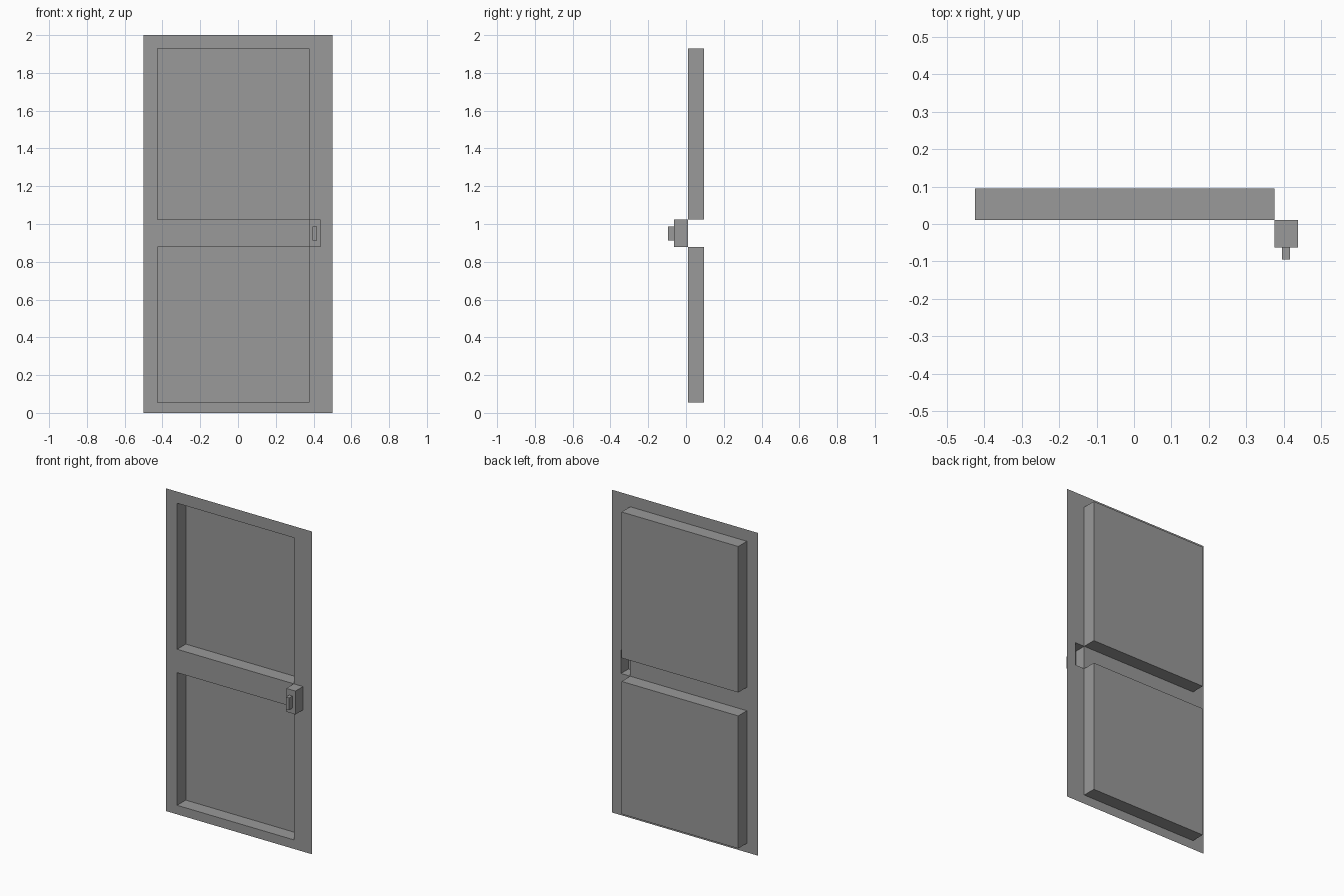
import bpy, bmesh

if "Cube" in bpy.data.objects:
    bpy.data.objects.remove(bpy.data.objects["Cube"])

# Flat grey sheet-metal colour
grey = bpy.data.materials.new("grey")
grey.diffuse_color = (0.32, 0.32, 0.32, 1)
grey.use_nodes = True
grey.node_tree.nodes["Principled BSDF"].inputs["Base Color"].default_value = grey.diffuse_color

SHEET_Y, BACK_Y, BOX_Y, TIP_Y = 0.011, 0.0955, -0.063, -0.0955
XS = [-0.5, -0.425, 0.375, 0.438, 0.5]
ZS = [0, 0.056, 0.878, 1.023, 1.928, 2]

bm = bmesh.new()


def extrude(face, y, rect=None):
    """Pull a face to depth y, optionally reshaped to rect (x0, x1, z0, z1)."""
    new = bmesh.ops.extrude_discrete_faces(bm, faces=[face])["faces"][0]
    c = new.calc_center_median()
    for v in new.verts:
        if rect:
            v.co.x = rect[0] if v.co.x < c.x else rect[1]
            v.co.z = rect[2] if v.co.z < c.z else rect[3]
        v.co.y = y
    return new


# Door sheet, cut into a grid around the panels and the lock box
grid = [[bm.verts.new((x, SHEET_Y, z)) for z in ZS] for x in XS]
cell = {}
for i in range(len(XS) - 1):
    for j in range(len(ZS) - 1):
        cell[i, j] = bm.faces.new((grid[i][j], grid[i + 1][j],
                                   grid[i + 1][j + 1], grid[i][j + 1]))

# Two panels recessed towards the back
for j in (1, 3):
    extrude(cell[1, j], BACK_Y)

# Lock box pushed out to the front, with a small handle on it
box = extrude(cell[2, 2], BOX_Y)
handle_rect = (0.395, 0.417, 0.912, 0.987)
plate = extrude(box, BOX_Y, handle_rect)
extrude(plate, TIP_Y)

mesh = bpy.data.meshes.new("door")
bm.to_mesh(mesh)
bm.free()
mesh.materials.append(grey)
door = bpy.data.objects.new("door", mesh)
bpy.context.collection.objects.link(door)
